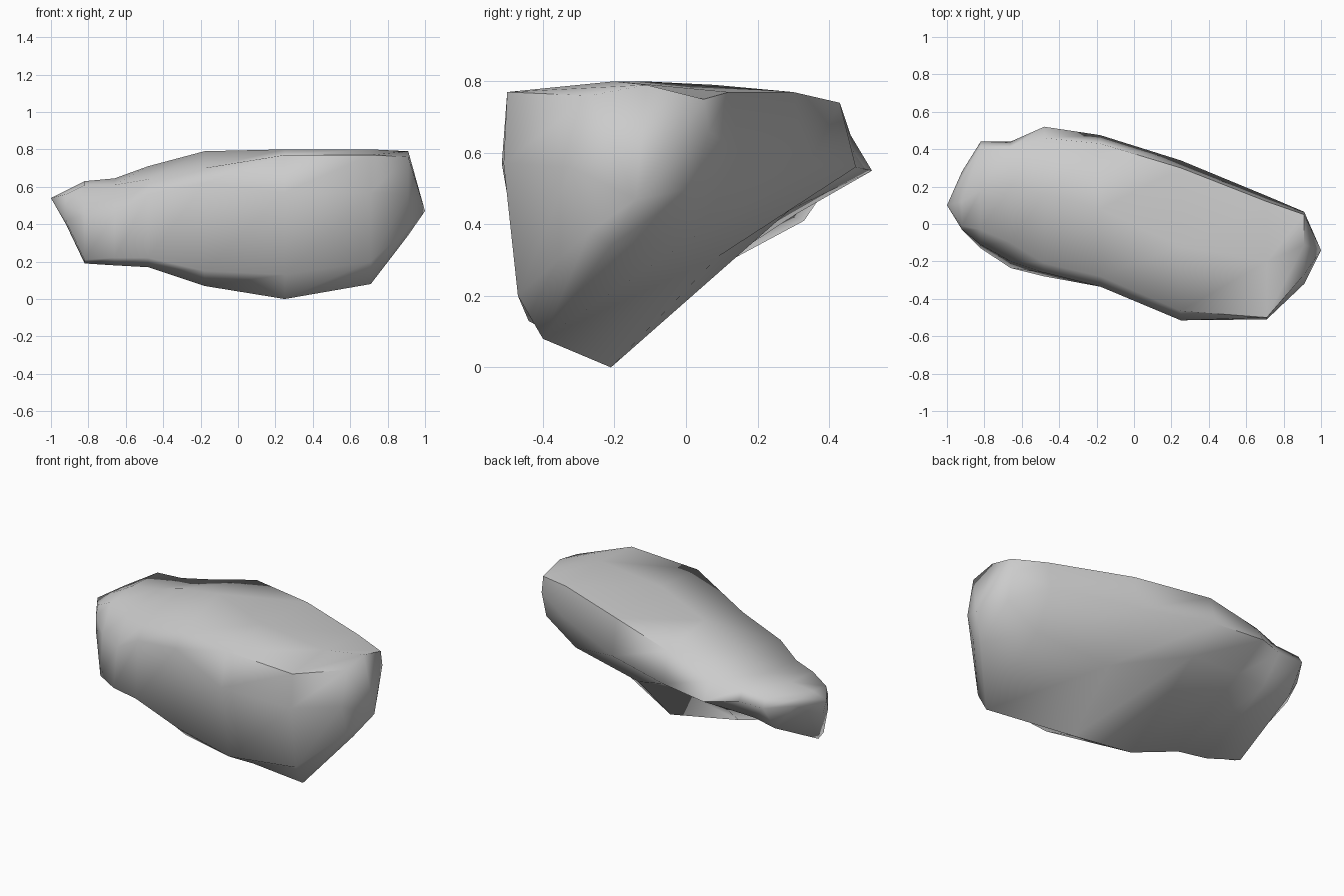
import bpy, bmesh

# Cross-sections along x; each runs (y, z): top front, top middle, top back,
# back bulge, underside, bottom edge, lower front, middle front
SECTIONS = [
    (-0.92, [(-.01, .56), (.12, .58), (.24, .58), (.28, .55), (.17, .48), (.02, .40), (-.03, .42), (-.03, .50)]),
    (-0.82, [(-.03, .61), (.18, .63), (.41, .62), (.44, .57), (.33, .41), (-.08, .19), (-.13, .21), (-.11, .45)]),
    (-0.66, [(-.10, .61), (.20, .645), (.41, .63), (.44, .57), (.30, .42), (-.17, .18), (-.235, .22), (-.20, .45)]),
    (-0.48, [(-.21, .64), (.16, .71), (.46, .65), (.52, .55), (.31, .43), (-.20, .17), (-.28, .22), (-.26, .56)]),
    (-0.18, [(-.28, .70), (.08, .79), (.43, .74), (.475, .56), (.29, .44), (-.24, .07), (-.33, .15), (-.335, .62)]),
    (0.25, [(-.465, .77), (-.12, .80), (.30, .77), (.34, .56), (.09, .31), (-.21, 0.0), (-.44, .13), (-.515, .57)]),
    (0.71, [(-.50, .77), (-.20, .80), (.12, .77), (.15, .60), (.03, .37), (-.40, .08), (-.47, .20), (-.51, .57)]),
    (0.91, [(-.27, .76), (-.11, .79), (.05, .75), (.065, .66), (.02, .50), (-.21, .34), (-.27, .38), (-.32, .56)]),
]
LEFT_TIP = (-1.0, .10, .54)
RIGHT_TIP = (1.0, -.14, .47)

# Skin the sections and close both ends to a tip
bm = bmesh.new()
rings = [[bm.verts.new((x, y, z)) for y, z in pts] for x, pts in SECTIONS]
n = len(rings[0])
for a, b in zip(rings, rings[1:]):
    for i in range(n):
        j = (i + 1) % n
        bm.faces.new((a[i], a[j], b[j], b[i]))
for ring, tip in ((rings[0], LEFT_TIP), (rings[-1], RIGHT_TIP)):
    v = bm.verts.new(tip)
    for i in range(n):
        bm.faces.new((ring[i], ring[(i + 1) % n], v))
bmesh.ops.recalc_face_normals(bm, faces=bm.faces[:])

mesh = bpy.data.meshes.new("rock")
bm.to_mesh(mesh)
bm.free()
rock = bpy.data.objects.new("rock", mesh)
bpy.context.collection.objects.link(rock)

# Soft facets, with only the sharpest creases kept
bpy.context.view_layer.objects.active = rock
rock.select_set(True)
bpy.ops.object.shade_smooth_by_angle(angle=1.2)
